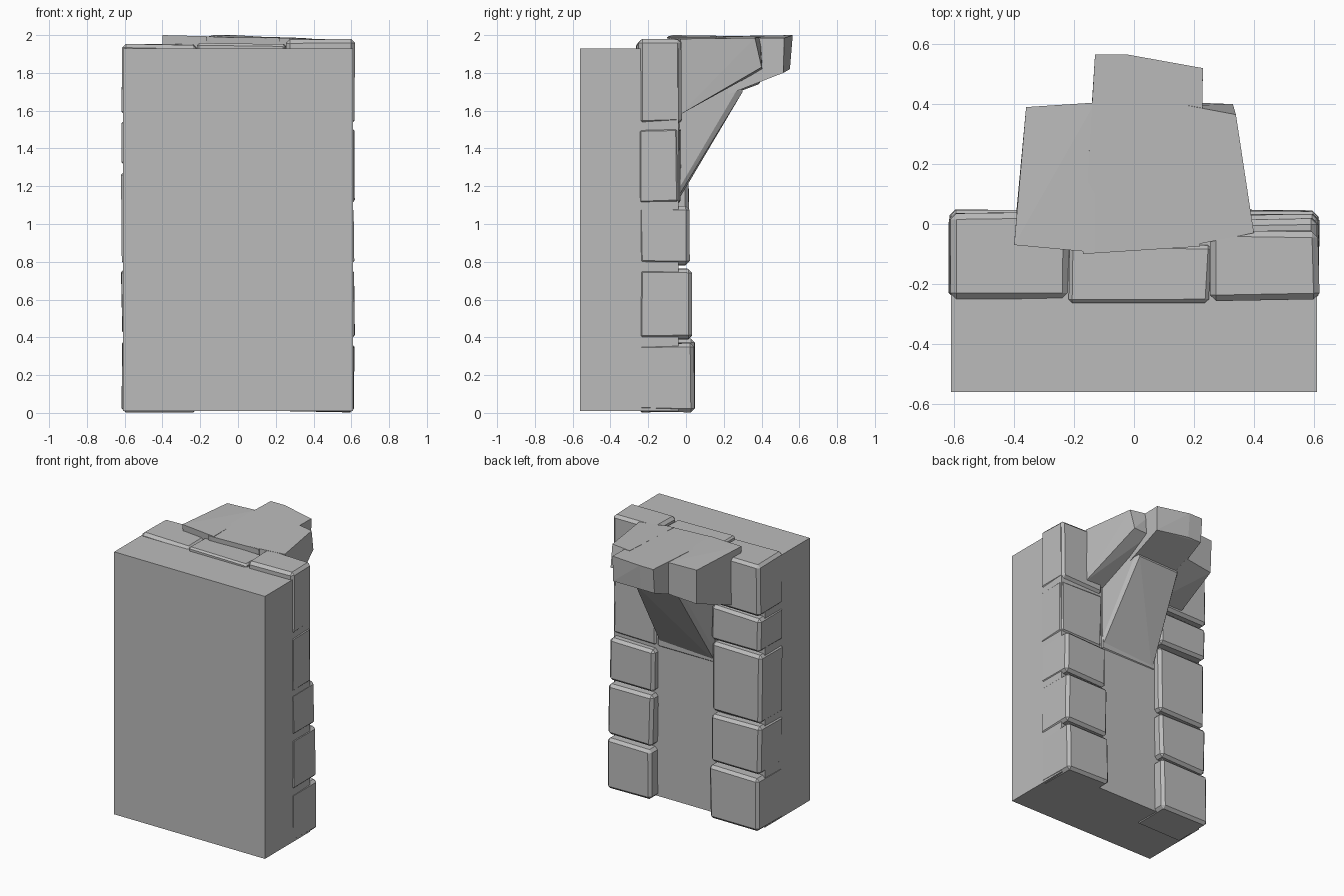
import bpy, bmesh, random
from mathutils import Vector

random.seed(4)

stone = bpy.data.materials.new("grey stone")
stone.diffuse_color = (0.5, 0.5, 0.5, 1)


def finish(name, bm):
    bmesh.ops.recalc_face_normals(bm, faces=bm.faces)
    me = bpy.data.meshes.new(name)
    bm.to_mesh(me)
    bm.free()
    me.materials.append(stone)
    ob = bpy.data.objects.new(name, me)
    bpy.context.collection.objects.link(ob)
    return ob


def box(name, x, y, z, chamfer=0.0, jitter=0.0):
    """Box from (min, max) ranges; corners pulled inwards at random, then chamfered."""
    bm = bmesh.new()
    bmesh.ops.create_cube(bm, size=1)
    for v in bm.verts:
        for i, (lo, hi) in enumerate((x, y, z)):
            s = 1 if v.co[i] > 0 else -1
            v.co[i] = (hi if s > 0 else lo) - s * random.uniform(0, jitter)
    if chamfer:
        bmesh.ops.bevel(bm, geom=bm.edges[:], offset=chamfer, segments=1,
                        affect='EDGES', clamp_overlap=True)
    return finish(name, bm)


def hull(name, pts):
    """Rough hewn stone as the convex hull of a few corners."""
    bm = bmesh.new()
    for p in pts:
        bm.verts.new(Vector(p))
    res = bmesh.ops.convex_hull(bm, input=bm.verts[:])
    loose = [v for v in bm.verts if not v.link_faces]
    bmesh.ops.delete(bm, geom=loose, context='VERTS')
    bmesh.ops.dissolve_limit(bm, angle_limit=0.02, verts=bm.verts[:], edges=bm.edges[:])
    return finish(name, bm)


# plain wall core
box("wall_core", (-0.61, 0.61), (-0.56, -0.04), (0.01, 1.93))

# quoin stones: (z bottom, z top, rear y)
right = [(0.0, 0.37, 0.05), (0.385, 0.765, 0.035), (0.78, 1.095, 0.022),
         (1.10, 1.52, -0.025), (1.525, 1.985, -0.018)]
left = [(0.0, 0.395, 0.055), (0.41, 0.765, 0.035), (0.78, 1.285, 0.022),
        (1.30, 1.56, 0.03), (1.57, 1.955, 0.045)]
for i, (z0, z1, y) in enumerate(right):
    box(f"right_stone_{i + 1}", (0.25, 0.62), (-0.26, y), (z0, z1), 0.02, 0.01)
for i, (z0, z1, y) in enumerate(left):
    box(f"left_stone_{i + 1}", (-0.62, -0.21), (-0.255, y), (z0, z1), 0.02, 0.01)

# stones between the columns
box("top_middle_stone", (-0.22, 0.26), (-0.265, -0.06), (1.6, 1.96), 0.012, 0.012)
box("upper_back_stone", (-0.22, 0.26), (-0.2, -0.028), (1.1, 1.7), 0.01, 0.008)

# sloping bracket under the cap
hull("bracket", [
    (-0.20, -0.05, 1.11), (0.24, -0.05, 1.13), (0.25, -0.03, 1.20), (-0.21, -0.03, 1.20),
    (-0.14, 0.29, 1.70), (0.20, 0.30, 1.70), (0.22, 0.27, 1.71), (-0.16, 0.27, 1.72),
    (-0.16, 0.27, 1.80), (0.22, 0.27, 1.80), (-0.21, -0.05, 1.80), (0.25, -0.05, 1.80)])

# cap: long centre stone with a shoulder on each side
hull("cap_centre", [
    (-0.17, -0.10, 1.99), (0.22, -0.075, 1.985), (0.23, 0.52, 1.985),
    (-0.02, 0.565, 2.0), (-0.13, 0.565, 2.0),
    (-0.13, 0.55, 1.82), (-0.02, 0.55, 1.82), (0.23, 0.515, 1.80),
    (-0.17, -0.05, 1.58), (0.22, -0.05, 1.58)])
hull("cap_left_shoulder", [
    (-0.40, -0.07, 2.0), (-0.13, -0.095, 1.993), (-0.13, 0.405, 1.993), (-0.36, 0.39, 1.99),
    (-0.355, 0.385, 1.74), (-0.13, 0.40, 1.76),
    (-0.40, -0.04, 1.58), (-0.13, -0.04, 1.58)])
hull("cap_right_shoulder", [
    (0.15, -0.08, 1.988), (0.40, -0.03, 1.98), (0.34, 0.365, 1.985), (0.18, 0.395, 1.99),
    (0.33, 0.40, 1.83), (0.20, 0.405, 1.82),
    (0.40, -0.03, 1.58), (0.20, -0.04, 1.58)])
